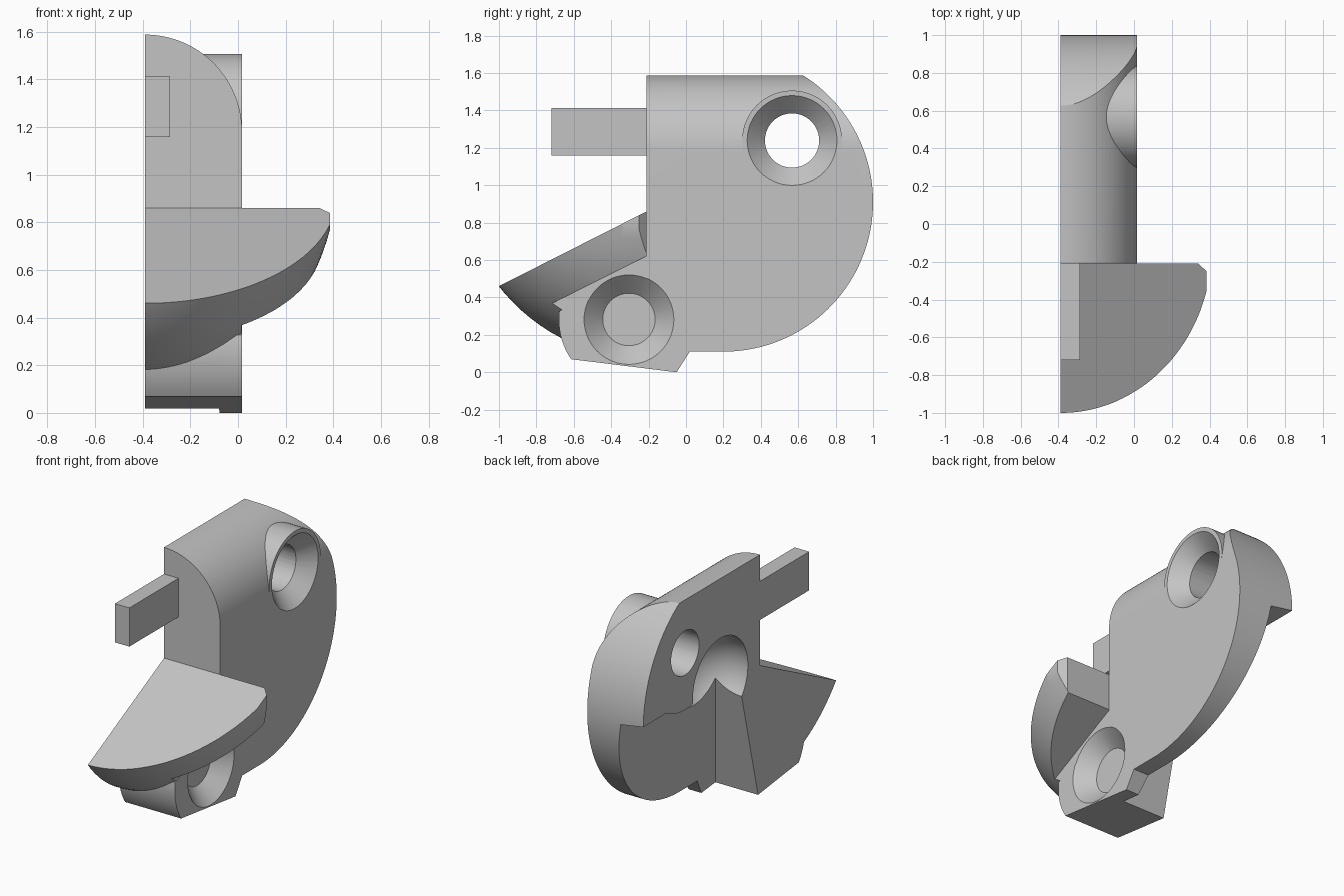
import bpy, bmesh, math
from mathutils import Matrix

cube = bpy.data.objects.get("Cube")
if cube:
    bpy.data.objects.remove(cube, do_unlink=True)

grey = bpy.data.materials.new("plain_grey")
grey.use_nodes = True
grey.diffuse_color = (0.55, 0.55, 0.55, 1)
grey.node_tree.nodes["Principled BSDF"].inputs["Base Color"].default_value = (0.55, 0.55, 0.55, 1)

LEFT, RIGHT, FRONT = -0.39, 0.017, -0.21
OUT = -0.5                        # parts overshoot the flat side, then get trimmed
DISC = (0.2, 0.91)                # disc centre in y, z
UPPER, LOWER = (0.567, 1.239), (-0.305, 0.282)   # screw hole centres


def finish(bm, name):
    bmesh.ops.recalc_face_normals(bm, faces=bm.faces)
    mesh = bpy.data.meshes.new(name)
    bm.to_mesh(mesh)
    bm.free()
    mesh.materials.append(grey)
    ob = bpy.data.objects.new(name, mesh)
    bpy.context.collection.objects.link(ob)
    return ob


def prism(name, pts, axis, lo, hi):
    """Profile swept along an axis."""
    place = {"x": lambda p, d: (d, p[0], p[1]),
             "y": lambda p, d: (p[0], d, p[1]),
             "z": lambda p, d: (p[0], p[1], d)}[axis]
    bm = bmesh.new()
    a = [bm.verts.new(place(p, lo)) for p in pts]
    b = [bm.verts.new(place(p, hi)) for p in pts]
    bm.faces.new(a)
    bm.faces.new(b)
    for i in range(len(a)):
        j = (i + 1) % len(a)
        bm.faces.new((a[i], a[j], b[j], b[i]))
    return finish(bm, name)


def box(name, x, y, z):
    return prism(name, [(y[0], z[0]), (y[1], z[0]), (y[1], z[1]), (y[0], z[1])], "x", *x)


def rod(name, centre, x0, x1, r0, r1=None):
    """Cylinder or cone along x."""
    bm = bmesh.new()
    bmesh.ops.create_cone(bm, cap_ends=True, segments=64, radius1=r0,
                          radius2=r0 if r1 is None else r1, depth=x1 - x0)
    bm.transform(Matrix.Translation(((x0 + x1) / 2, *centre)) @ Matrix.Rotation(math.pi / 2, 4, "Y"))
    return finish(bm, name)


def ellipsoid(name, centre, radii):
    bm = bmesh.new()
    bmesh.ops.create_uvsphere(bm, u_segments=96, v_segments=48, radius=1)
    bm.transform(Matrix.Translation(centre) @ Matrix.Diagonal((*radii, 1)))
    return finish(bm, name)


def arc(centre, r, start, end, n=32):
    angles = [math.radians(start + (end - start) * i / n) for i in range(n + 1)]
    return [(centre[0] + r * math.cos(t), centre[1] + r * math.sin(t)) for t in angles]


def combine(ob, other, operation):
    other.hide_render = True
    mod = ob.modifiers.new("join", "BOOLEAN")
    mod.operation, mod.object, mod.solver = operation, other, "EXACT"
    with bpy.context.temp_override(object=ob, active_object=ob, selected_objects=[ob]):
        bpy.ops.object.modifier_apply(modifier=mod.name)
    bpy.data.objects.remove(other, do_unlink=True)


# Main plate: large disc, straight front and lower lug, with a rounded top edge
outline = [(FRONT, 1.65)] + arc(DISC, 0.8, 67.6, -90, 64)
outline += [(0.02, 0.11), (-0.05, 0)] + arc(LOWER, 0.375, 214.5, 173, 12) + [(FRONT, 0.5)]
body = prism("bracket_body", outline, "x", -0.6, 0.2)
section = [(OUT, -0.1), (RIGHT, -0.1)] + arc((LEFT, 1.18), RIGHT - LEFT, 0, 90) + [(OUT, 1.587)]
combine(body, prism("top_rounding", section, "y", -1.2, 1.2), "INTERSECT")
combine(body, rod("upper_boss", UPPER, -0.3, RIGHT, 0.267), "UNION")

# Sloping shelf with a bowl-shaped underside and chamfered corner
slab = [(FRONT, 0.86), (-1.05, 0.435), (-1.05, 0.02), (FRONT, 0.06)]
shelf = prism("shelf", slab, "x", -0.6, 0.6)
combine(shelf, ellipsoid("bowl", (LEFT, -0.22, 1.12), (0.825, 1.007, 1.046)), "INTERSECT")
plan = [(OUT, FRONT), (0.34, FRONT)] + arc((LEFT, FRONT), 0.79, -3, -90, 48) + [(OUT, -1)]
plan = [(min(x, 0.385), y) for x, y in plan]
combine(shelf, prism("plan_outline", plan, "z", -0.1, 1.2), "INTERSECT")
under = [(0, 0.725), (-1.2, 0.125), (-1.2, -0.5), (0, -0.5)]
combine(shelf, prism("underside_cut", under, "x", RIGHT - 0.002, 0.7), "DIFFERENCE")
combine(body, shelf, "UNION")

# Locating bar on the front
combine(body, box("bar", (OUT, -0.285), (-0.72, -0.15), (1.158, 1.412)), "UNION")

# Trim everything to the flat inner side
combine(body, box("side_trim", (-0.9, LEFT), (-1.5, 1.5), (-0.5, 2)), "DIFFERENCE")

# Tilted recess in the inner side, leaving a boss around the upper hole
recess = prism("recess", [(-0.6, -0.1), (-0.06, -0.1), (-0.226, 0.889), (-0.6, 0.952)],
               "y", -0.6, 1.3)
sloped = [(-0.224, -0.12), (1.2, -0.12), (1.2, 1.1), (0.069, 1.1)]
combine(recess, prism("sloped_end", sloped, "x", -0.7, 0.1), "INTERSECT")
combine(recess, rod("boss_keep", UPPER, -0.75, 0.15, 0.375), "DIFFERENCE")
combine(body, recess, "DIFFERENCE")
combine(body, ellipsoid("ball_pocket", (LEFT, *DISC), (0.285,) * 3), "DIFFERENCE")

# Countersunk screw holes
for centre in (UPPER, LOWER):
    combine(body, rod("hole", centre, -0.6, 0.1, 0.145), "DIFFERENCE")
    combine(body, rod("countersink", centre, -0.083, 0.037, 0.14, 0.26), "DIFFERENCE")

bpy.ops.object.select_all(action="DESELECT")
body.select_set(True)
bpy.context.view_layer.objects.active = body
bpy.ops.object.shade_smooth_by_angle(angle=math.radians(25))
